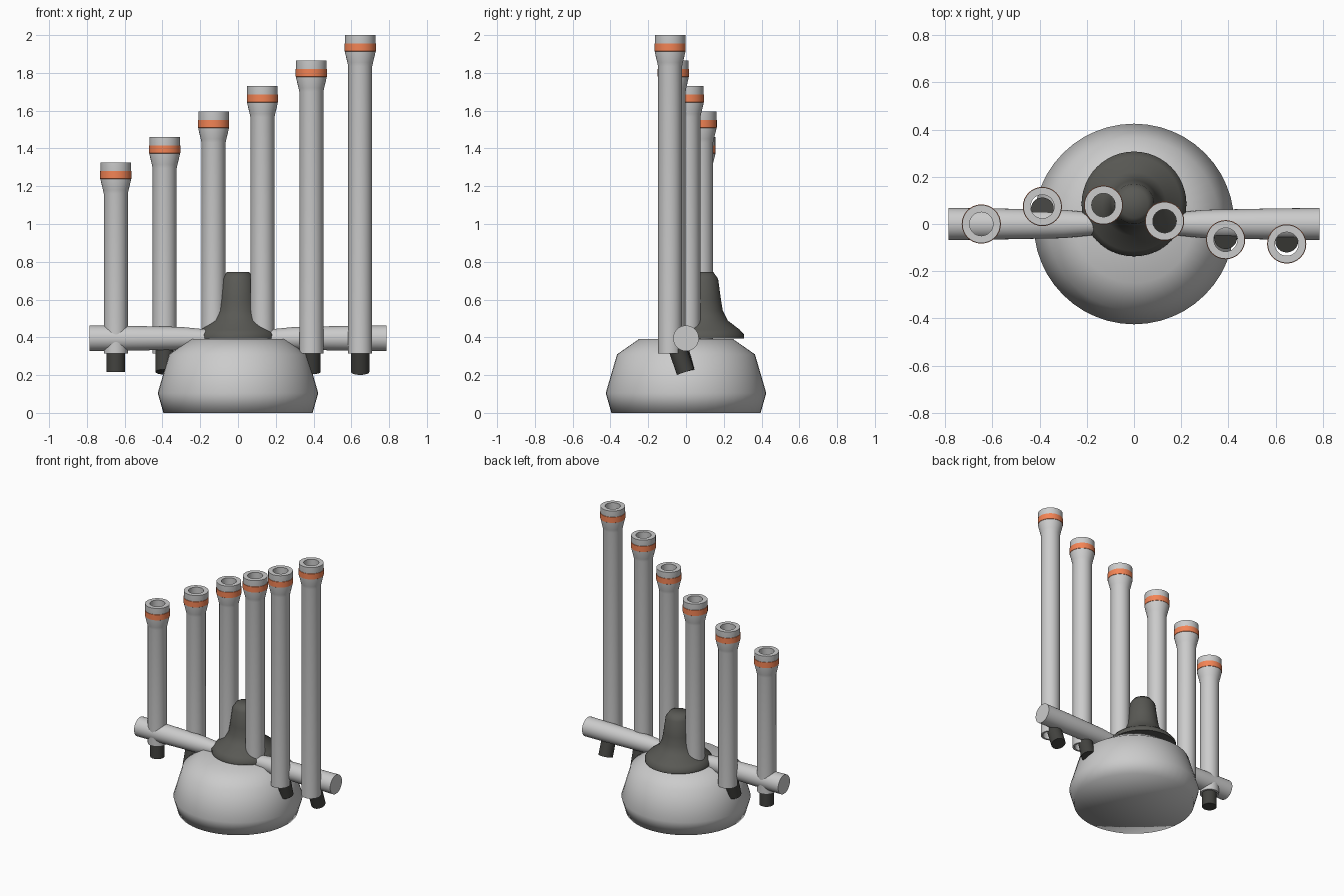
import bpy, bmesh, math
from mathutils import Matrix, Vector

if "Cube" in bpy.data.objects:
    bpy.data.objects.remove(bpy.data.objects["Cube"])


def material(name, rgb):
    m = bpy.data.materials.new(name)
    m.diffuse_color = (*rgb, 1)
    m.use_nodes = True
    m.node_tree.nodes["Principled BSDF"].inputs["Base Color"].default_value = m.diffuse_color
    return m


DARK = material("dark_grey", (0.1, 0.1, 0.09))
BLACK = material("charcoal", (0.055, 0.055, 0.05))
ORANGE = material("orange", (0.9, 0.23, 0.09))


def lathe(name, profile, sides=32, matrix=Matrix(), mat=None, closed=False, angle=35):
    """Revolve (radius, z) points around z; radius 0 collapses to a pole."""
    bm = bmesh.new()
    rings = []
    for r, z in profile:
        if r == 0:
            rings.append([bm.verts.new((0, 0, z))] * sides)
        else:
            rings.append([bm.verts.new((r * math.cos(2 * math.pi * k / sides),
                                        r * math.sin(2 * math.pi * k / sides), z))
                          for k in range(sides)])
    pairs = list(zip(rings, rings[1:]))
    if closed:
        pairs.append((rings[-1], rings[0]))
    for a, b in pairs:
        for k in range(sides):
            n = (k + 1) % sides
            bm.faces.new(dict.fromkeys((a[k], a[n], b[n], b[k])))
    bmesh.ops.recalc_face_normals(bm, faces=bm.faces)
    me = bpy.data.meshes.new(name)
    bm.to_mesh(me)
    bm.free()
    ob = bpy.data.objects.new(name, me)
    bpy.context.collection.objects.link(ob)
    ob.matrix_world = matrix
    if mat:
        me.materials.append(mat)
    bpy.ops.object.select_all(action='DESELECT')
    ob.select_set(True)
    bpy.context.view_layer.objects.active = ob
    bpy.ops.object.shade_smooth_by_angle(angle=math.radians(angle))
    return ob


# Rounded base
lathe("base", [(0, 0), (0.395, 0), (0.425, 0.105), (0.365, 0.31), (0.25, 0.39), (0, 0.39)],
      48, angle=80)

# Dark flared neck, set towards the back
lathe("neck", [(0, 0.395), (0.222, 0.395), (0.222, 0.415), (0.2, 0.44), (0.135, 0.49),
               (0.11, 0.54), (0.1, 0.6), (0.085, 0.71), (0.06, 0.745), (0, 0.745)],
      48, Matrix.Translation((0, 0.085, 0)), DARK, angle=60)

# Crossbar, a little slimmer in the middle
half = [(0, 0.787), (0.068, 0.787), (0.066, 0.6), (0.06, 0.3), (0.045, 0.15)]
bar = [(r, -z) for r, z in half] + half[::-1]
lathe("crossbar", bar, 32,
      Matrix.Translation((0, 0, 0.395)) @ Matrix.Rotation(math.pi / 2, 4, 'Y'))

# Six hollow pipes in a gentle wave, each with a band and a tilted foot
for i in range(6):
    x = -0.647 + 0.2588 * i
    y = 0.088 * math.sin(i)
    top = 1.325 + 0.135 * i
    place = Matrix.Translation((x, y, 0))
    lathe(f"pipe_{i + 1}",
          [(0.0635, 0.315), (0.0635, top - 0.165), (0.068, top - 0.145), (0.081, top - 0.09),
           (0.081, top), (0.05, top), (0.05, 0.315)],
          matrix=place, closed=True)
    lathe(f"band_{i + 1}",
          [(0.078, top - 0.088), (0.083, top - 0.085), (0.083, top - 0.045), (0.078, top - 0.042)],
          matrix=place, mat=ORANGE, closed=True)
    tilt = -0.35 * math.sin(i)
    end = Vector((x, y * 0.03, 0.217))
    lathe(f"foot_{i + 1}", [(0, 0), (0.048, 0), (0.048, 0.22), (0, 0.22)],
          matrix=Matrix.Translation(end) @ Matrix.Rotation(tilt, 4, 'X'), mat=BLACK)
